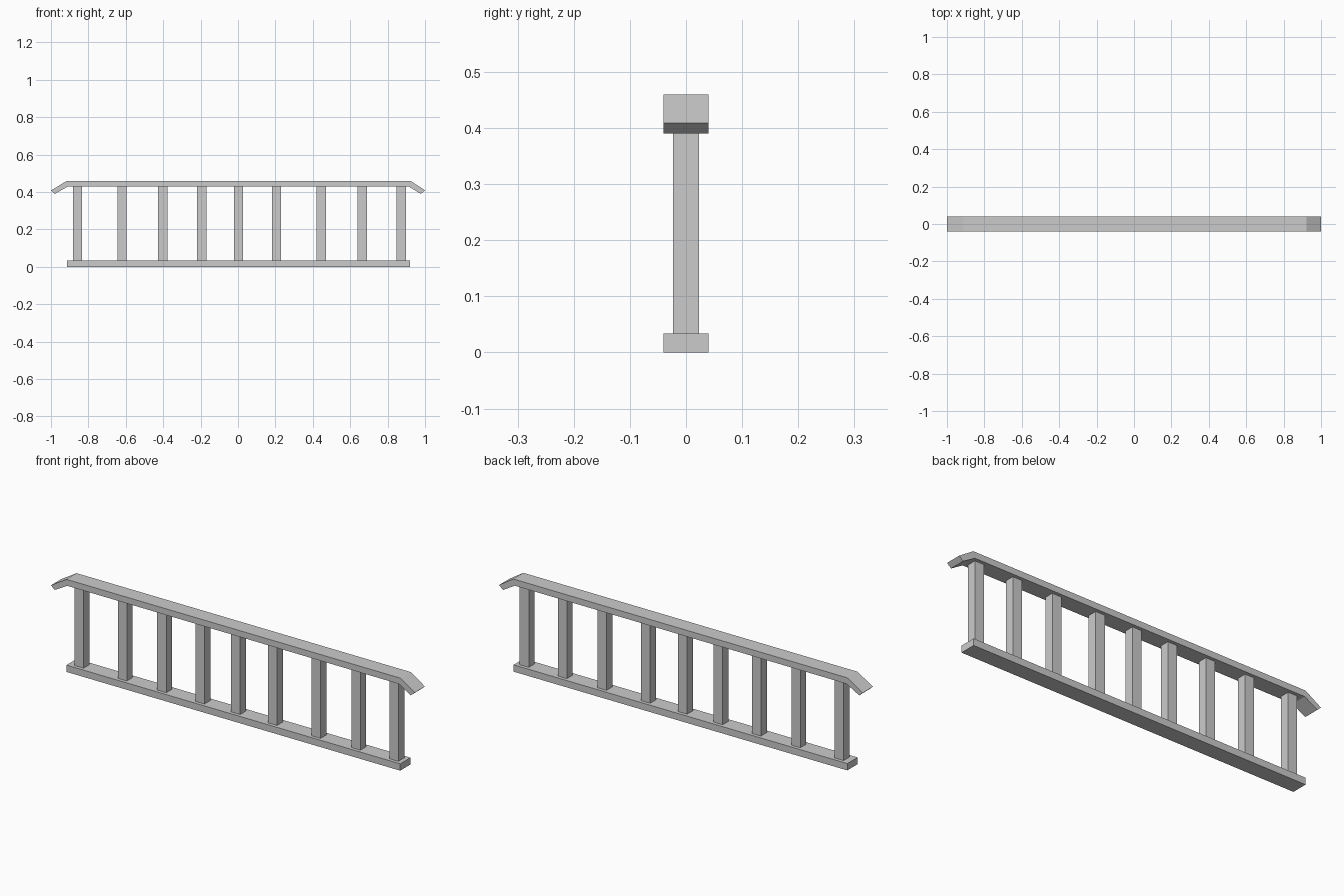
import bpy
import bmesh

if "Cube" in bpy.data.objects:
    bpy.data.objects.remove(bpy.data.objects["Cube"])


def extrude_profile(name, points, half_depth):
    """Solid made from an x/z profile (counter-clockwise from the front)."""
    bm = bmesh.new()
    face = bm.faces.new([bm.verts.new((x, -half_depth, z)) for x, z in points])
    ext = bmesh.ops.extrude_face_region(bm, geom=[face])
    verts = [v for v in ext["geom"] if isinstance(v, bmesh.types.BMVert)]
    bmesh.ops.translate(bm, verts=verts, vec=(0, 2 * half_depth, 0))
    bmesh.ops.recalc_face_normals(bm, faces=bm.faces)
    mesh = bpy.data.meshes.new(name)
    bm.to_mesh(mesh)
    bm.free()
    obj = bpy.data.objects.new(name, mesh)
    bpy.context.collection.objects.link(obj)
    return obj


def box(name, x0, x1, z0, z1, half_depth):
    return extrude_profile(name, [(x0, z0), (x1, z0), (x1, z1), (x0, z1)], half_depth)


RAIL_HALF, POST_HALF = 0.04, 0.023

# Bottom rail
box("bottom_rail", -0.915, 0.92, 0.0, 0.034, RAIL_HALF)

# Handrail with drooping ends
extrude_profile("handrail", [
    (-0.98, 0.39), (-0.91, 0.429), (0.913, 0.429), (0.978, 0.39),
    (1.0, 0.409), (0.922, 0.46), (-0.915, 0.46), (-1.0, 0.408),
], RAIL_HALF)

# Unevenly spaced square balusters
for i, x in enumerate((-0.858, -0.62, -0.403, -0.193, 0.003, 0.206, 0.446, 0.664, 0.873)):
    box(f"baluster_{i + 1}", x - 0.025, x + 0.025, 0.034, 0.429, POST_HALF)
